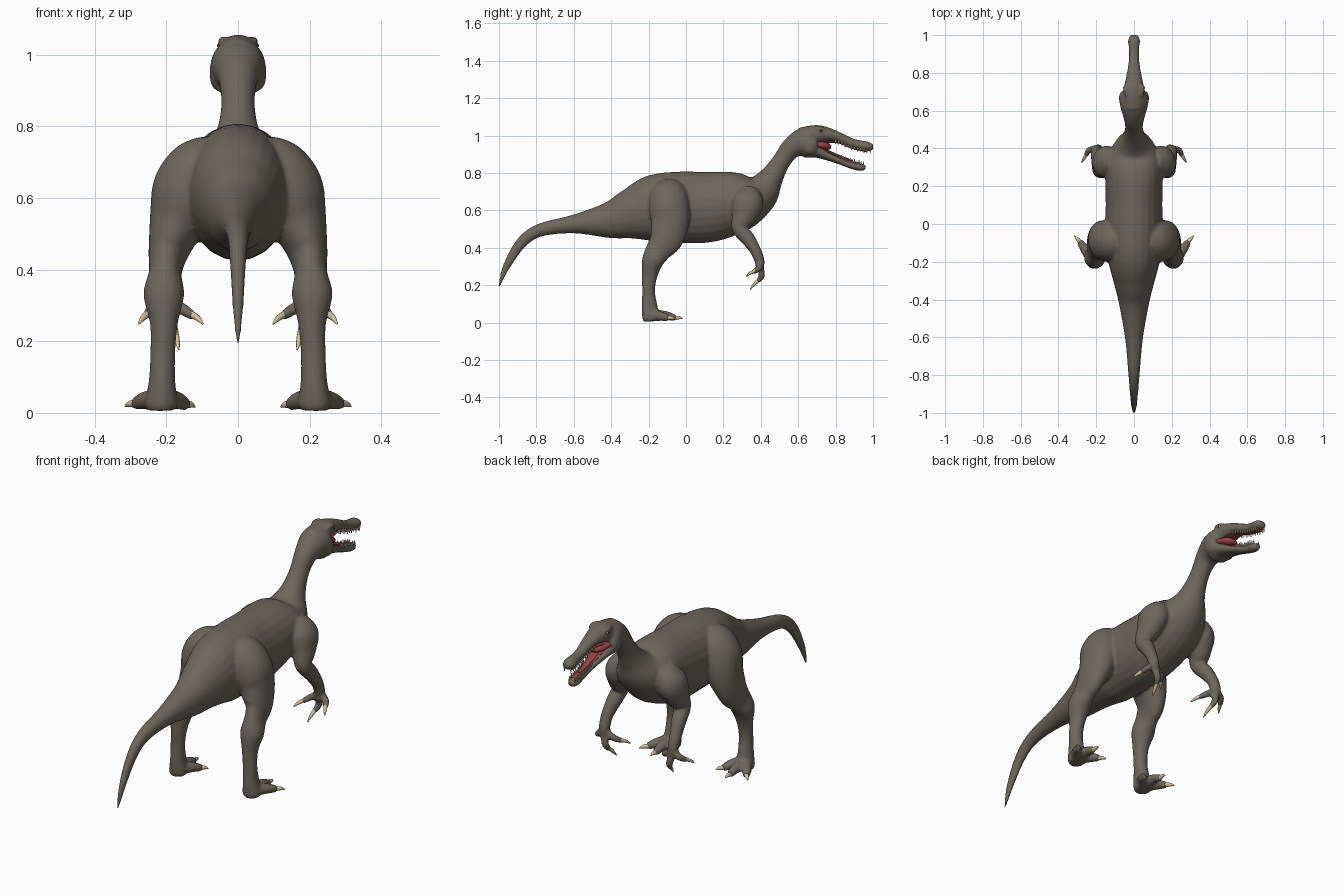
import bpy, bmesh, math
from mathutils import Vector, Matrix


def material(name, rgb):
    m = bpy.data.materials.new(name)
    m.diffuse_color = (*rgb, 1)
    return m


HIDE = material("olive_grey_hide", (0.155, 0.138, 0.108))
CLAW = material("cream_claw", (0.66, 0.54, 0.34))
TOOTH = material("ivory_tooth", (0.72, 0.66, 0.54))
MOUTH = material("mouth_red", (0.30, 0.055, 0.06))
EYE = material("amber_eye", (0.50, 0.33, 0.14))
PUPIL = material("black_pupil", (0.01, 0.01, 0.01))


def spline(rows, steps):
    """Catmull-Rom interpolation of rows of numbers."""
    v = [Vector(r) for r in rows]
    out = []
    for i in range(len(v) - 1):
        a, b, c, d = v[max(i - 1, 0)], v[i], v[i + 1], v[min(i + 2, len(v) - 1)]
        for k in range(steps):
            t = k / steps
            out.append(0.5 * (2 * b + (c - a) * t + (2 * a - 5 * b + 4 * c - d) * t * t
                              + (3 * b - a - 3 * c + d) * t ** 3))
    return out + [v[-1]]


def loft(bm, rows, side=1, steps=5, n=24):
    """Closed tube through rows of x, y, z, half width, half depth."""
    pts = spline(rows, steps)
    rings = []
    for i, p in enumerate(pts):
        a, b = pts[max(i - 1, 0)], pts[min(i + 1, len(pts) - 1)]
        t = Vector((b - a)[:3]).normalized()
        u = Vector((1, 0, 0))
        u = (u - t * u.dot(t)).normalized()
        w = t.cross(u)
        ring = []
        for k in range(n):
            ang = 2 * math.pi * k / n
            co = Vector(p[:3]) + u * (math.cos(ang) * max(p[3], .002)) + w * (math.sin(ang) * max(p[4], .002))
            ring.append(bm.verts.new((co.x * side, co.y, co.z)))
        rings.append(ring)
    for r, s in zip(rings, rings[1:]):
        for k in range(n):
            bm.faces.new((r[k], r[(k + 1) % n], s[(k + 1) % n], s[k]))
    bm.faces.new(rings[0][::-1])
    bm.faces.new(rings[-1])


def ball(bm, co, scale, side=1):
    m = Matrix.Translation((co[0] * side, co[1], co[2])) @ Matrix.Diagonal((*scale, 1))
    bmesh.ops.create_uvsphere(bm, u_segments=16, v_segments=10, radius=1, matrix=m)


def finish(bm, name, mat):
    bmesh.ops.recalc_face_normals(bm, faces=bm.faces)
    me = bpy.data.meshes.new(name)
    bm.to_mesh(me)
    bm.free()
    me.materials.append(mat)
    for p in me.polygons:
        p.use_smooth = True
    ob = bpy.data.objects.new(name, me)
    bpy.context.collection.objects.link(ob)
    return ob


# Tail, torso, neck and skull: y, z, half width, half height
trunk = [(-1.0, .192, .005, .006), (-.96, .30, .015, .02), (-.88, .427, .023, .03),
         (-.78, .495, .031, .035), (-.6, .527, .048, .05), (-.41, .548, .082, .098),
         (-.3, .578, .11, .135), (-.18, .607, .14, .18), (-.05, .617, .152, .19),
         (.1, .617, .15, .19), (.22, .635, .152, .176), (.32, .66, .15, .15),
         (.40, .70, .115, .105), (.452, .77, .066, .068), (.505, .855, .047, .05),
         (.56, .93, .054, .056), (.62, .962, .072, .076), (.67, .967, .076, .08),
         (.705, .967, .052, .058)]
upper_jaw = [(.62, .99, .058, .055), (.70, 1.007, .056, .05), (.76, 1.005, .046, .038),
             (.82, .99, .034, .027), (.88, .963, .027, .025), (.93, .95, .027, .025),
             (.97, .942, .032, .026), (1.0, .937, .02, .015)]
lower_jaw = [(.64, .925, .07, .045), (.70, .915, .06, .034), (.76, .89, .044, .024),
             (.82, .866, .032, .019), (.88, .843, .026, .019), (.93, .832, .028, .021),
             (.96, .828, .018, .014)]
# Limbs: x, y, z, half width, half depth
leg = [(.06, -.09, .74, .05, .06), (.10, -.09, .69, .09, .10), (.138, -.09, .62, .102, .11),
       (.167, -.085, .54, .082, .103), (.195, -.105, .45, .056, .09), (.203, -.145, .39, .046, .07),
       (.207, -.178, .33, .057, .058), (.207, -.195, .25, .039, .042), (.21, -.2, .17, .035, .034),
       (.212, -.195, .09, .037, .042), (.214, -.188, .03, .046, .046), (.214, -.186, .008, .04, .04)]
arm = [(.10, .33, .70, .05, .06), (.145, .33, .64, .072, .085), (.165, .31, .57, .056, .068),
       (.18, .287, .505, .041, .043), (.19, .33, .45, .036, .038), (.2, .372, .385, .029, .03),
       (.2, .393, .33, .027, .027), (.2, .395, .285, .024, .02)]
# Digits end where the claws begin: start, middle, end, claw tip
toes = [((.214, -.18, .04), (.216, -.11, .038), (.217, -.055, .024), (.217, -.018, .022)),
        ((.225, -.18, .038), (.262, -.13, .034), (.288, -.092, .024), (.316, -.062, .018)),
        ((.203, -.18, .038), (.168, -.135, .034), (.144, -.10, .022), (.120, -.075, .016))]
fingers = [((.205, .393, .315), (.236, .392, .292), (.256, .362, .272), (.277, .325, .248)),
           ((.195, .392, .315), (.152, .386, .288), (.124, .358, .270), (.098, .322, .248)),
           ((.197, .396, .30), (.187, .405, .252), (.176, .385, .222), (.165, .342, .176))]

# Hide: all fleshy parts fused into one smooth skin
bm = bmesh.new()
for rows in (trunk, upper_jaw, lower_jaw):
    loft(bm, [(0, *r) for r in rows])
for s in (1, -1):
    loft(bm, leg, s)
    loft(bm, arm, s)
    ball(bm, (.04, .708, 1.037), (.017, .034, .014), s)      # brow
    ball(bm, (.058, .665, .95), (.022, .04, .05), s)         # cheek
    for digits, radii in ((toes, (.032, .025, .017)), (fingers, (.019, .017, .013))):
        for d in digits:
            loft(bm, [(*p, r, r) for p, r in zip(d, radii)], s, n=14)
skin = finish(bm, "body_skin", HIDE)
mod = skin.modifiers.new("fuse", 'REMESH')
mod.mode = 'VOXEL'
mod.voxel_size = .0075
mod.use_smooth_shade = True
mod = skin.modifiers.new("soften", 'SMOOTH')
mod.factor = .5
mod.iterations = 4

# Claws on every digit
for name, digits, r in (("toe_claws", toes, .012), ("finger_claws", fingers, .0105)):
    bm = bmesh.new()
    for s in (1, -1):
        for d in digits:
            b, c = Vector(d[2]), Vector(d[3])
            start = b - (c - b) * .25
            mid = (b + c) / 2 + Vector((0, 0, .004))
            loft(bm, [(*start, r, r), (*mid, r * .75, r * .75), (*c, .002, .002)], s, steps=4, n=10)
    finish(bm, name, CLAW)

# Mouth lining: palate, jaw floor, throat and tongue
bm = bmesh.new()
loft(bm, [(0, y, z - h, w * .72, .006) for y, z, w, h in upper_jaw[1:7]])
loft(bm, [(0, y, z + h - .002, w * .72, .006) for y, z, w, h in lower_jaw[1:6]])
loft(bm, [(0, .67, .955, .06, .02), (0, .715, .95, .054, .022),
          (0, .75, .943, .042, .022), (0, .775, .937, .02, .01)])
finish(bm, "mouth_lining", MOUTH)
bm = bmesh.new()
loft(bm, [(0, .74, .925, .02, .008), (0, .82, .889, .016, .007), (0, .89, .866, .007, .004)], n=14)
finish(bm, "tongue", MOUTH)


def jaw_at(rows, y):
    for a, b in zip(rows, rows[1:]):
        if a[0] <= y <= b[0]:
            return Vector(a).lerp(Vector(b), (y - a[0]) / (b[0] - a[0]))


# Teeth: rows of small cones along both jaws
for name, rows, y0, y1, d in (("upper_teeth", upper_jaw, .80, .985, -1), ("lower_teeth", lower_jaw, .82, .948, 1)):
    bm = bmesh.new()
    count = 12
    for i in range(count):
        y, z, w, h = jaw_at(rows, y0 + (y1 - y0) * i / (count - 1))
        size = .014 + .004 * (i % 2)
        for s in (1, -1):
            base = Vector((s * w * .72, y, z + d * h * .62))
            tip = base + Vector((0, 0, d * (size + .006)))
            loft(bm, [(*base, .0042, .0042), (*tip, .0012, .0012)], steps=1, n=6)
    finish(bm, name, TOOTH)

# Eyes
for name, x, r, mat in (("eyes", .046, .0105, EYE), ("pupils", .0535, .0052, PUPIL)):
    bm = bmesh.new()
    for s in (1, -1):
        ball(bm, (x, .722, 1.026), (r, r, r), s)
    finish(bm, name, mat)
